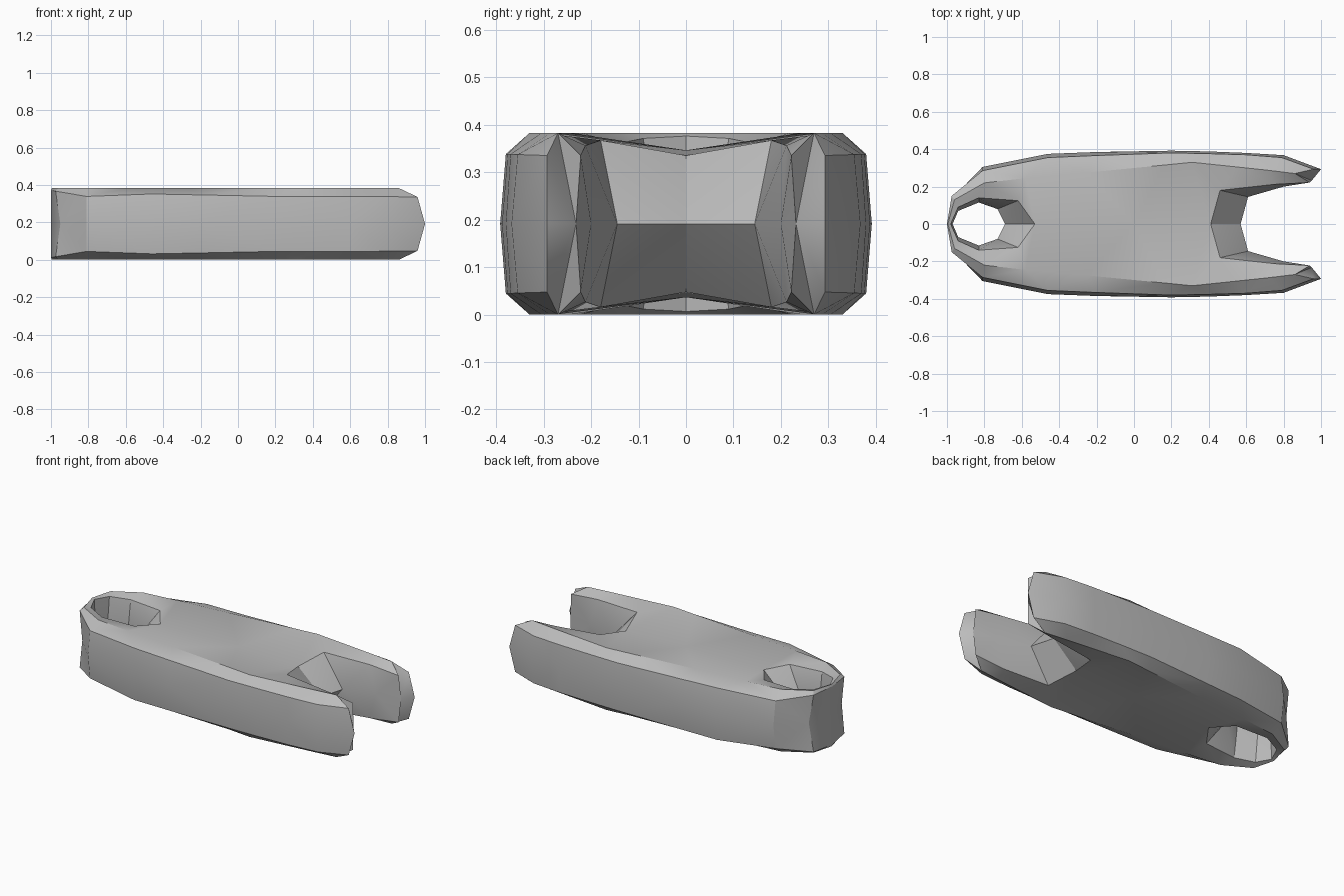
import bpy, bmesh, math

default_cube = bpy.data.objects.get("Cube")
if default_cube:
    bpy.data.objects.remove(default_cube, do_unlink=True)

HALF_HEIGHT = 0.1915

# One quarter of the body: paths running from the nose to the fork tip.
# Heights are measured from the middle plane; the quarter is mirrored in y and z.
outer_waist = [(-1, 0, 0), (-.95, .16, 0), (-.81, .305, 0), (-.46, .375, 0), (-.2, .385, 0),
               (.2, .392, 0), (.4, .388, 0), (.6, .38, 0), (.8, .368, 0), (1, .293, 0)]
shoulder = [(-1, 0, .18), (-.975, .15, .175), (-.81, .285, .147), (-.46, .355, .16), (-.2, .366, .155),
            (.2, .38, .147), (.4, .376, .147), (.6, .37, .147), (.79, .355, .146), (.96, .293, .144)]
rim = [(-.995, 0), (-.96, .13), (-.8, .22), (-.58, .245), (-.25, .275),
       (.16, .315), (.31, .33), (.55, .305), (.72, .287), (.86, .27)]
lip = [(-.98, 0, .185), (-.94, .09, .18), (-.83, .14, .17), (-.62, .125, .165), (-.53, 0, .155),
       (0, 0, .155), (.41, 0, .144), (.46, .18, .176), (.75, .212, .165), (.94, .222, .144)]
inner_waist = [(-.97, 0), (-.94, .07), (-.83, .115), (-.73, .08), (-.69, 0),
               None, (.57, 0), (.61, .145), (.8, .2), (.95, .232)]


def at_height(path, height):
    """Give every flat point of a path the same height."""
    return [point and (*point, height) for point in path]


def make_material(name, colour):
    material = bpy.data.materials.new(name)
    material.use_nodes = True
    material.diffuse_color = colour
    shader = next(n for n in material.node_tree.nodes if n.type == "BSDF_PRINCIPLED")
    shader.inputs["Base Color"].default_value = colour
    return material


def add_mirror(obj, axis):
    modifier = obj.modifiers.new("mirror", "MIRROR")
    modifier.use_axis = [index == axis for index in range(3)]
    modifier.merge_threshold = .001


def build_quarter(name, paths, material):
    """Skin neighbouring paths with quads, then close the fork tip."""
    bm = bmesh.new()
    rows = [[point and bm.verts.new(point) for point in path] for path in paths]
    for row, next_row in zip(rows, rows[1:]):
        for i in range(len(row) - 1):
            corners = (row[i], row[i + 1], next_row[i + 1], next_row[i])
            # The solid web between hole and fork has no inner wall
            if all(corners):
                bm.faces.new(corners)
    bm.faces.new([row[-1] for row in reversed(rows)])
    bmesh.ops.triangulate(bm, faces=bm.faces[:])
    bmesh.ops.recalc_face_normals(bm, faces=bm.faces[:])
    # The outer shoulder faces must point away from the middle plane
    if sum(face.normal.z * face.calc_area() for face in bm.faces) < 0:
        bmesh.ops.reverse_faces(bm, faces=bm.faces[:])
    mesh = bpy.data.meshes.new(name)
    bm.to_mesh(mesh)
    bm.free()
    mesh.materials.append(material)
    obj = bpy.data.objects.new(name, mesh)
    bpy.context.collection.objects.link(obj)
    return obj


# Forked body with a tapered through hole at the nose
grey = make_material("plain grey", (.5, .5, .5, 1))
paths = [outer_waist, shoulder, at_height(rim, HALF_HEIGHT), lip, at_height(inner_waist, 0)]
body = build_quarter("forked_body", paths, grey)
body.location.z = HALF_HEIGHT
add_mirror(body, 1)
add_mirror(body, 2)

# Bake the mirrors, then smooth the gentle curves and keep the creases
bpy.context.view_layer.objects.active = body
body.select_set(True)
for modifier in list(body.modifiers):
    bpy.ops.object.modifier_apply(modifier=modifier.name)
bpy.ops.object.shade_smooth_by_angle(angle=math.radians(30))
